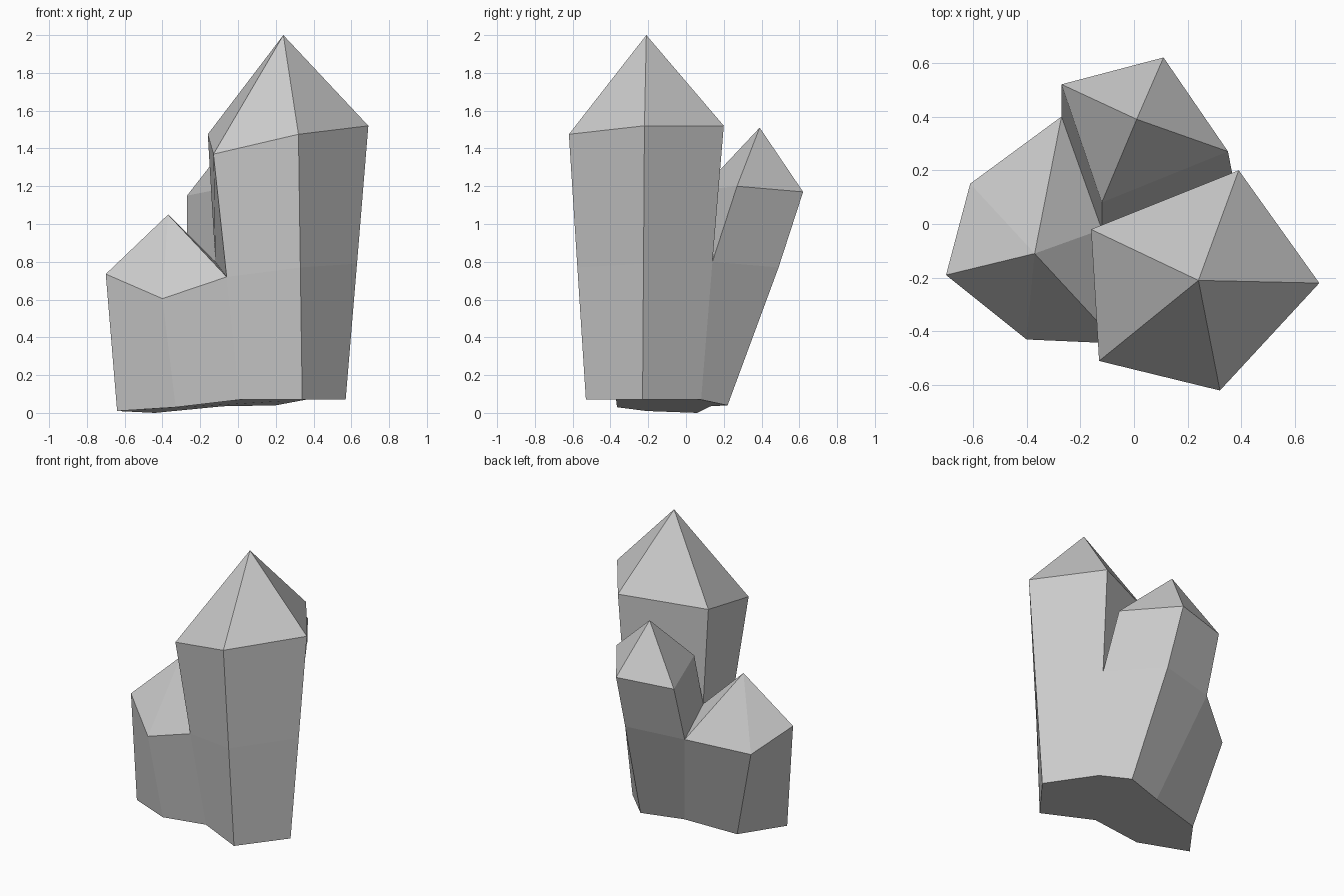
import bpy, bmesh
from mathutils import Vector

if "Cube" in bpy.data.objects:
    bpy.data.objects.remove(bpy.data.objects["Cube"])

bm = bmesh.new()


def ring(points):
    return [bm.verts.new(p) for p in points]


def shaft(lower, upper):
    # side walls between two loops with matching corners
    n = len(lower)
    for i in range(n):
        j = (i + 1) % n
        bm.faces.new((lower[i], lower[j], upper[j], upper[i]))


def tip(loop, apex):
    # pyramid point
    top = bm.verts.new(apex)
    for i, v in enumerate(loop):
        bm.faces.new((v, loop[(i + 1) % len(loop)], top))


# shared foot of the cluster, counter-clockwise from the left
foot = ring([(-.64, -.21, .01), (-.33, -.365, .03), (.01, -.37, .07),
             (.34, -.53, .07), (.57, -.23, .07), (.36, .08, .07),
             (.20, .22, .04), (-.08, .13, .035), (-.44, .06, 0)])
# loop where the three crystals split
split = ring([(-.70, -.19, .735), (-.40, -.43, .605), (-.06, -.445, .72),
              (.33, -.575, .77), (.63, -.225, .79), (.375, .14, .80),
              (.13, .49, .77), (-.27, .40, .75), (-.61, .15, .64)])
crotch = bm.verts.new((-.12, -.02, .80))
shaft(foot, split)
bm.faces.new(foot[::-1])

# short left crystal
tip([split[0], split[1], split[2], crotch, split[7], split[8]], (-.37, -.11, 1.05))

# tall main crystal
main = ring([(-.13, -.51, 1.37), (.32, -.62, 1.475), (.69, -.22, 1.52),
             (.39, .20, 1.52), (-.16, -.02, 1.475)])
shaft(split[2:6] + [crotch], main)
tip(main, (.24, -.21, 2.0))

# leaning back crystal
back = ring([(.35, .27, 1.20), (.11, .62, 1.17), (-.27, .52, 1.15), (-.12, .08, 1.18)])
shaft(split[5:8] + [crotch], back)
tip(back, (.01, .39, 1.51))

bmesh.ops.recalc_face_normals(bm, faces=bm.faces[:])
mesh = bpy.data.meshes.new("crystal_cluster")
bm.to_mesh(mesh)
bm.free()
bpy.context.collection.objects.link(bpy.data.objects.new("crystal_cluster", mesh))
